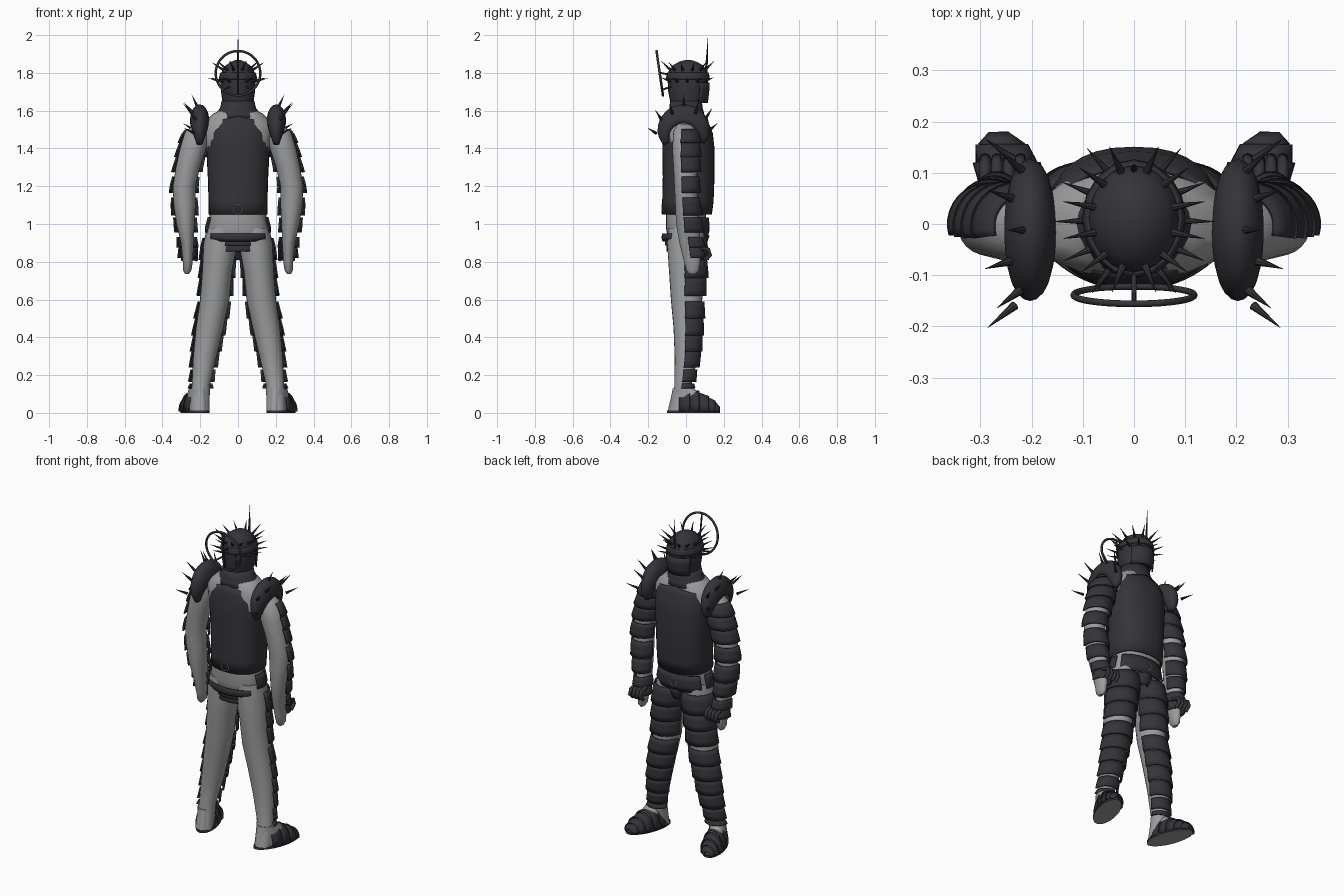
import bpy, bmesh
from math import sin, cos, radians, pi, copysign
from mathutils import Vector, Matrix

cube = bpy.data.objects.get("Cube")
if cube:
    bpy.data.objects.remove(cube)


def material(name, rgb):
    m = bpy.data.materials.new(name)
    m.use_nodes = True
    m.diffuse_color = (*rgb, 1)
    m.node_tree.nodes["Principled BSDF"].inputs["Base Color"].default_value = (*rgb, 1)
    return m


GREY = material("grey_suit", (0.33, 0.335, 0.34))
DARK = material("dark_armour", (0.035, 0.034, 0.041))


def finish(name, bm, mats, mirror=False, solid=0):
    bmesh.ops.recalc_face_normals(bm, faces=bm.faces)
    me = bpy.data.meshes.new(name)
    bm.to_mesh(me)
    bm.free()
    ob = bpy.data.objects.new(name, me)
    bpy.context.collection.objects.link(ob)
    for m in mats:
        me.materials.append(m)
    if solid:
        mod = ob.modifiers.new("thickness", "SOLIDIFY")
        mod.thickness = solid
        mod.offset = 0
    if mirror:
        ob.modifiers.new("mirror", "MIRROR")
    return ob


def skin(bm, rings, closed=True, caps=True):
    """Bridge a list of equally long point rings with quads."""
    rows = [[bm.verts.new(p) for p in r] for r in rings]
    n = len(rows[0])
    for a, b in zip(rows, rows[1:]):
        for i in range(n if closed else n - 1):
            j = (i + 1) % n
            bm.faces.new((a[i], a[j], b[j], b[i]))
    if closed and caps:
        bm.faces.new(rows[0])
        bm.faces.new(rows[-1])


def ellipse(z, cx, cy, rx, ry, mid=0, half=180, n=24, power=1.0):
    """Horizontal ring or arc; angles run from +y towards +x."""
    count = n if half == 180 else n + 1
    pts = []
    for i in range(count):
        a = radians(mid - half + 2 * half * i / n)
        s, c = sin(a), cos(a)
        pts.append((cx + rx * copysign(abs(s) ** power, s),
                    cy + ry * copysign(abs(c) ** power, c), z))
    return pts


def loft(name, table, mat, mirror=False, power=1.0, caps=True, solid=0):
    bm = bmesh.new()
    skin(bm, [ellipse(*row, power=power) for row in table], caps=caps)
    return finish(name, bm, [mat], mirror, solid)


def sample(table, z):
    for a, b in zip(table, table[1:]):
        if b[0] <= z <= a[0]:
            t = (z - a[0]) / (b[0] - a[0])
            return [p + (q - p) * t for p, q in zip(a, b)]
    return list(table[0] if z > table[0][0] else table[-1])


def plates(name, table, spans, mid, half, lift=0.008, flare=0.010, mirror=True):
    """Overlapping curved plates that follow a limb profile."""
    bm = bmesh.new()
    for top, bottom in spans:
        rows = []
        for k in range(4):
            z = top + (bottom - top) * k / 3
            _, cx, cy, rx, ry = sample(table, z)
            out = lift + flare * (k / 3)
            rows.append(ellipse(z, cx, cy, rx + out, ry + out, mid, half, 16))
        skin(bm, rows, closed=False)
    return finish(name, bm, [DARK], mirror, 0.008)


def spikes(name, items, mirror=False):
    bm = bmesh.new()
    for base, direction, length, radius in items:
        d = Vector(direction).normalized()
        mat = Matrix.Translation(Vector(base) + d * length / 2) @ d.to_track_quat("Z", "Y").to_matrix().to_4x4()
        bmesh.ops.create_cone(bm, cap_ends=True, segments=8, radius1=radius,
                              radius2=0.0004, depth=length, matrix=mat)
    return finish(name, bm, [DARK], mirror)


def tube(name, paths, radius, mat, mirror=False, cyclic=False):
    cu = bpy.data.curves.new(name, "CURVE")
    cu.dimensions = "3D"
    cu.bevel_depth = radius
    cu.bevel_resolution = 2
    cu.use_fill_caps = True
    for path in paths:
        sp = cu.splines.new("POLY")
        sp.points.add(len(path) - 1)
        for p, co in zip(sp.points, path):
            p.co = (*co, 1)
        sp.use_cyclic_u = cyclic
    cu.materials.append(mat)
    ob = bpy.data.objects.new(name, cu)
    bpy.context.collection.objects.link(ob)
    if mirror:
        ob.modifiers.new("mirror", "MIRROR")
    return ob


def circle(cx, cy, cz, r, lean=0, n=40):
    return [(cx + r * sin(2 * pi * i / n), cy - lean * cos(2 * pi * i / n),
             cz + r * cos(2 * pi * i / n)) for i in range(n)]


# Profiles: z, centre x, centre y, radius x, radius y
BODY = [(1.66, 0, 0, .06, .06), (1.61, 0, 0, .08, .07), (1.585, 0, 0, .13, .09), (1.53, 0, 0, .19, .105),
        (1.42, 0, .005, .17, .12), (1.2, 0, .01, .145, .115), (1.04, 0, 0, .15, .105),
        (.97, 0, 0, .165, .105), (.92, 0, 0, .15, .095), (.89, 0, 0, .06, .07)]
LEG = [(.98, .09, 0, .075, .095), (.9, .093, 0, .09, .1), (.75, .11, .005, .08, .095),
       (.6, .123, .003, .078, .083), (.45, .15, .006, .073, .072), (.3, .175, .002, .062, .062),
       (.15, .196, -.015, .048, .045), (.08, .2, -.025, .05, .05), (.012, .2, -.04, .05, .05)]
ARM = [(1.53, .19, -.005, .035, .04), (1.49, .215, -.005, .065, .062), (1.4, .238, -.005, .07, .068),
       (1.3, .265, -.003, .064, .064), (1.2, .285, -.002, .06, .06), (1.1, .283, .003, .058, .06),
       (1.0, .278, .01, .048, .062), (.9, .268, .02, .034, .055), (.8, .266, .033, .026, .043),
       (.755, .268, .035, .022, .035), (.735, .27, .035, .01, .018)]

# Suit
loft("body", BODY, GREY, power=.85)
loft("leg", LEG, GREY, mirror=True)
loft("arm", ARM, GREY, mirror=True)

# Torso armour with a raised collar line at the centre
rows = []
for z, cy, rx, ry in [(1.05, .005, .152, .128), (1.12, .01, .152, .132), (1.25, .014, .156, .133),
                      (1.4, .013, .164, .134), (1.48, .01, .163, .128), (1.53, .006, .155, .112)]:
    rows.append(ellipse(z, 0, cy, rx, ry, power=.85, n=32))
rows.append([(x * .97, y * .92, 1.535 + .035 * max(0, 1 - abs(x) / .16)) for x, y, z in rows[-1]])
bm = bmesh.new()
skin(bm, rows, caps=False)
finish("torso_armour", bm, [DARK], solid=0.008)
loft("neck_collar", [(1.56, 0, 0, .135, .098), (1.585, 0, 0, .115, .092), (1.61, 0, 0, .092, .085),
                     (1.65, 0, 0, .083, .08)], DARK, caps=False, solid=0.008)

# Waist plate, rear guard and hip panels
plates("waist_plate", BODY, [(1.035, .935)], 0, 58, .012, .004, mirror=False)
plates("groin_plate", [(.95, 0, .02, .07, .1), (.87, 0, .01, .035, .08)], [(.94, .875)], 0, 80, .005, .002, False)
plates("rear_guard", BODY, [(.95, .91)], 180, 52, .022, .012, mirror=False)
plates("rear_guard_lower", [(.92, 0, 0, .11, .1), (.85, 0, 0, .1, .08)],
       [(.915, .885), (.885, .855)], 180, 38, .01, .008, mirror=False)
plates("hip_panel", BODY, [(1.035, .955)], 92, 20, .006, .004)

# Limb plates on the toe side
plates("leg_plates", LEG, [(.925, .81), (.81, .715), (.715, .62), (.59, .5), (.5, .41),
                           (.41, .325), (.325, .24), (.23, .165), (.155, .13)], 8, 88)
plates("arm_plates", ARM, [(1.5, 1.43), (1.43, 1.355), (1.355, 1.275), (1.25, 1.165),
                           (1.14, 1.045), (1.035, .955)], 14, 92)
plates("gauntlet_plates", ARM, [(.93, .875), (.875, .82)], 0, 95, .012, .012)
tube("gauntlet_fingers", [[(.222 + .023 * i, .07, .875), (.222 + .023 * i, .118, .865),
                           (.222 + .023 * i, .128, .835), (.222 + .023 * i, .1, .81)]
                          for i in range(4)], .011, DARK, mirror=True)


# Feet, turned outwards
def turn(p):
    x, y, z = p
    return (.203 + x + .27 * (y + .05), y, z)


bm = bmesh.new()
skin(bm, [[turn(p) for p in ellipse(z, 0, cy, rx, ry)] for z, cy, rx, ry in
          [(.012, .035, .055, .13), (.04, .03, .055, .12), (.08, .01, .05, .09), (.13, -.015, .045, .055)]])
finish("foot", bm, [GREY], mirror=True)
bm = bmesh.new()
skin(bm, [[turn(p) for p in ellipse(z, 0, .04, .066, .14)] for z in (0, .013)])
bm.normal_update()
for f in bm.faces:
    f.material_index = int(f.calc_center_median().z < .001)
finish("sole", bm, [DARK, GREY], mirror=True)

BOOT = [(-.035, .056, .105), (.02, .062, .115), (.07, .065, .1), (.12, .06, .074), (.155, .046, .05), (.178, .016, .02)]
bm = bmesh.new()
for k, (a, b) in enumerate(zip(BOOT, BOOT[1:])):
    arcs = []
    for (y, w, h), grow in ((a, .96), (b, 1.06)):
        arcs.append([turn((w * grow * cos(pi * i / 12), y, .008 + h * grow * sin(pi * i / 12) ** .8))
                     for i in range(13)])
    skin(bm, arcs, closed=False)
finish("boot_plates", bm, [DARK], mirror=True, solid=0.006)

# Shoulder guards: crescents arching over each shoulder
bm = bmesh.new()
rows = []
for i in range(21):
    t = radians(-108 + 10.6 * i)
    taper = max(.12, cos(t * .8)) ** .6
    row = []
    for j in range(11):
        u = radians(-100 + 20 * j)
        r = .092 + .083 * cos(u) * taper
        row.append((.203 + .047 * sin(u) * taper, -.012 + r * .95 * sin(t), 1.455 + r * cos(t)))
    rows.append(row)
skin(bm, rows, closed=False)
finish("shoulder_guard", bm, [DARK], mirror=True, solid=0.008)
items = []
for a, side in [(-80, .7), (-50, .5), (-25, .9), (0, .25), (25, .8), (48, .4), (72, .8)]:
    t = radians(a)
    r = .14 + .03 * (1 - side)
    items.append(((.203 + .042 * side, -.012 + r * sin(t), 1.455 + r * cos(t)),
                  (.3 + side * .6, .6 * sin(t), .25 + .7 * cos(t)), .075, .009))
spikes("shoulder_spikes", items, mirror=True)

# Helmet with brow band and visor
HELMET = [(1.868, 0, .01, .012, .014), (1.86, 0, .01, .035, .045), (1.84, 0, .01, .065, .08),
          (1.81, 0, .01, .085, .102), (1.77, 0, .01, .093, .108), (1.7, 0, .01, .09, .104),
          (1.65, 0, .01, .083, .094)]
loft("helmet", HELMET, DARK)
plates("brow_band", HELMET, [(1.8, 1.765)], 0, 179, .003, .002, mirror=False)
plates("visor", HELMET, [(1.75, 1.64)], 0, 55, .004, .004, mirror=False)
items = []
for z, lift, length, angles in [(1.755, .25, .07, (32, 62, 92, 122, 152)),
                                (1.815, .65, .075, (18, 46, 76, 106, 136, 164))]:
    _, cx, cy, rx, ry = sample(HELMET, z)
    for a in map(radians, angles):
        items.append(((rx * .97 * sin(a), cy + ry * .97 * cos(a), z), (sin(a), cos(a) * .7, lift), length, .008))
spikes("helmet_spikes", items, mirror=True)
spikes("crest_spike", [((0, .105, 1.77), (0, .012, .23), .231, .009)])

# Halo ring behind the helmet with its struts
tube("halo_ring", [circle(0, -.139, 1.798, .118, lean=.017)], .0065, DARK, cyclic=True)
tube("halo_struts", [[(0, -.155, 1.915), (0, -.122, 1.68)], [(0, -.138, 1.8), (0, -.08, 1.79)],
                     [(-.075, -.128, 1.71), (-.04, -.07, 1.73)], [(.075, -.128, 1.71), (.04, -.07, 1.73)]],
     .005, DARK)

# Toothed ring badges
for name, y, z in (("rear_badge", -.127, 1.08), ("waist_badge", .122, .985)):
    tube(name, [circle(0, y, z, .024, n=24)], .002, GREY, cyclic=True)

# Smooth shading with crisp edges
bpy.ops.object.select_all(action="DESELECT")
for ob in bpy.context.scene.objects:
    if ob.type == "MESH":
        ob.select_set(True)
        bpy.context.view_layer.objects.active = ob
bpy.ops.object.shade_smooth_by_angle(angle=radians(40))
